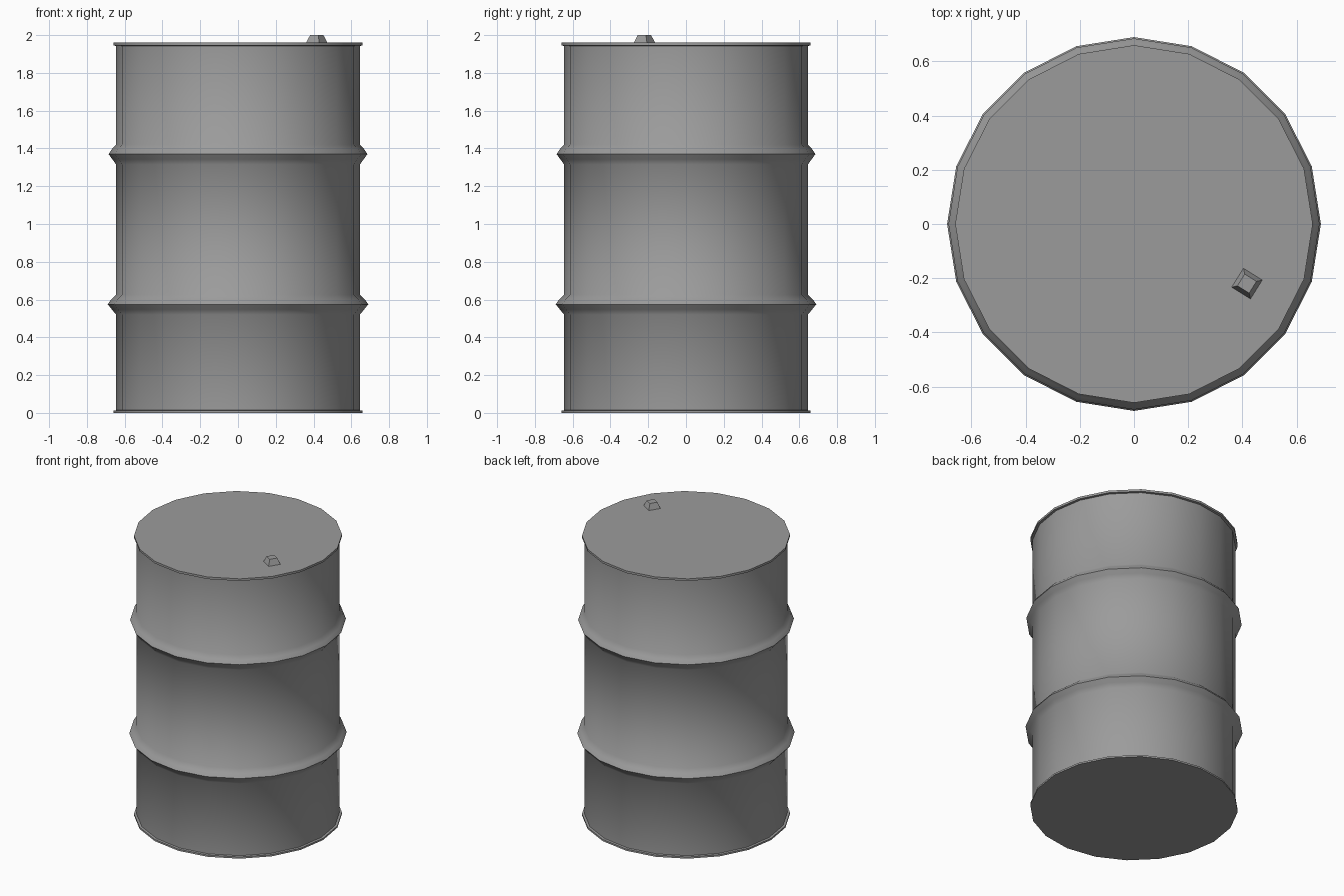
import bpy, bmesh, math
from mathutils import Matrix

if "Cube" in bpy.data.objects:
    bpy.data.objects.remove(bpy.data.objects["Cube"])

SIDES = 20
BODY_R, RIM_R, TOP_Z = 0.645, 0.66, 1.96

grey = bpy.data.materials.new("steel grey")
grey.use_nodes = True
colour = (0.33, 0.33, 0.33, 1)
grey.diffuse_color = colour
grey.node_tree.nodes["Principled BSDF"].inputs["Base Color"].default_value = colour


def add_object(name, bm, angle):
    bmesh.ops.recalc_face_normals(bm, faces=bm.faces)
    mesh = bpy.data.meshes.new(name)
    bm.to_mesh(mesh)
    bm.free()
    mesh.materials.append(grey)
    obj = bpy.data.objects.new(name, mesh)
    bpy.context.collection.objects.link(obj)
    bpy.ops.object.select_all(action="DESELECT")
    obj.select_set(True)
    bpy.context.view_layer.objects.active = obj
    if angle:
        bpy.ops.object.shade_smooth_by_angle(angle=math.radians(angle))
    return obj


def rib(z, out):
    """Rolled hoop profile around height z, as (radius, height) points."""
    return [(BODY_R, z - 0.055), (BODY_R + out * 0.5, z - 0.028), (BODY_R + out, z),
            (BODY_R + out * 0.6, z + 0.025), (BODY_R, z + 0.05)]


# Drum: rims, walls and two rolled hoops, turned from one profile
profile = [(RIM_R, 0), (RIM_R, 0.012), (BODY_R, 0.014)]
profile += rib(0.575, 0.045) + rib(1.37, 0.04)
profile += [(BODY_R, TOP_Z - 0.017), (RIM_R, TOP_Z - 0.015), (RIM_R, TOP_Z)]

bm = bmesh.new()
rings = []
for r, z in profile:
    steps = [math.tau * i / SIDES for i in range(SIDES)]
    rings.append([bm.verts.new((r * math.cos(a), r * math.sin(a), z)) for a in steps])
for low, high in zip(rings, rings[1:]):
    for i in range(SIDES):
        j = (i + 1) % SIDES
        bm.faces.new((low[i], low[j], high[j], high[i]))
# Flat lid and base
bm.faces.new(rings[0])
bm.faces.new(rings[-1])
add_object("drum", bm, 50)

# Small tapered plug on the lid
bm = bmesh.new()
place = Matrix.Translation((0.417, -0.22, TOP_Z + 0.02)) @ Matrix.Rotation(math.radians(-32), 4, "Z")
bmesh.ops.create_cone(bm, cap_ends=True, segments=4, radius1=0.058, radius2=0.036, depth=0.04,
                      matrix=place @ Matrix.Rotation(math.radians(45), 4, "Z"))
add_object("lid_plug", bm, 0)
